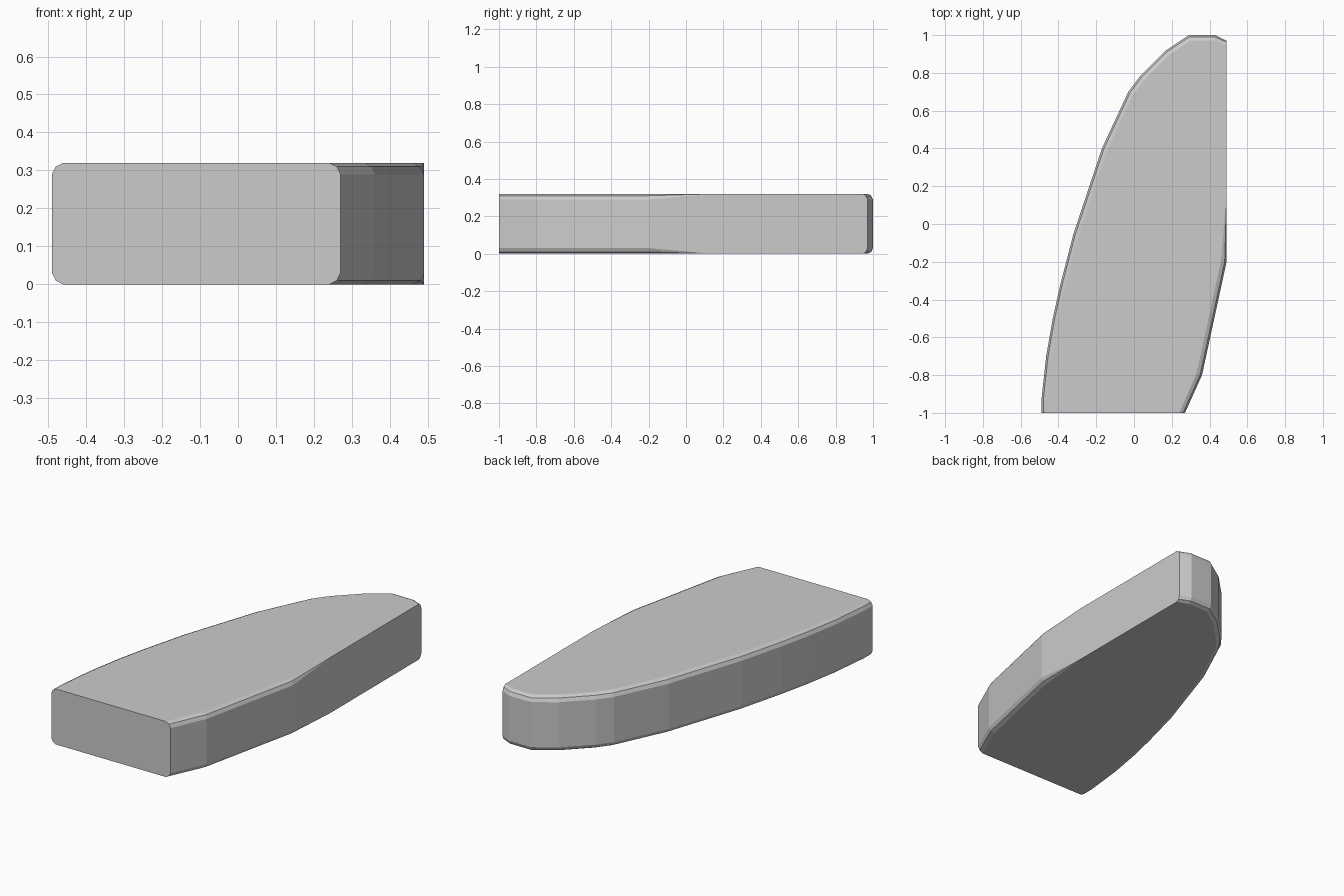
import bpy, bmesh
from mathutils import Vector

if "Cube" in bpy.data.objects:
    bpy.data.objects.remove(bpy.data.objects["Cube"])

HEIGHT, BEVEL = 0.32, 0.03

# Plan outline, clockwise from the front left corner
outline = [Vector(p) for p in (
    (-0.49, -1), (-0.49, -0.93), (-0.465, -0.7), (-0.43, -0.5), (-0.39, -0.32),
    (-0.32, -0.05), (-0.17, 0.4), (-0.03, 0.7), (0.03, 0.78), (0.17, 0.92),
    (0.29, 1), (0.43, 1), (0.49, 0.97), (0.49, 0.14), (0.49, -0.2),
    (0.36, -0.8), (0.27, -1))]
last = len(outline) - 1
# Insets that stay in the flat front and flat right side; the bevel fades out at 13
fixed = {0: Vector((1, 0)), last: Vector((-1, 0)),
         12: Vector((0, -0.8)), 13: Vector((0, 0))}


def inset_direction(i):
    if i in fixed:
        return fixed[i]
    a = (outline[i] - outline[i - 1]).normalized()
    b = (outline[i + 1] - outline[i]).normalized()
    t = (a + b).normalized()
    return Vector((t.y, -t.x))


# Rounded edge section: (inset, height above the base), mirrored for the top
edge = [(BEVEL, 0), (0.01, 0.01), (0, BEVEL)]
levels = [(d, z, False) for d, z in edge] + [(d, z, True) for d, z in reversed(edge)]

bm = bmesh.new()
rings = []
for d, z, top in levels:
    ring = []
    for i, p in enumerate(outline):
        q = p + inset_direction(i) * d
        h = 0 if i == 13 else z
        ring.append(bm.verts.new((q.x, q.y, HEIGHT - h if top else h)))
    rings.append(ring)

# Wrapped side, including the rounded rim
for low, high in zip(rings, rings[1:]):
    for i in range(last):
        bm.faces.new((low[i], low[i + 1], high[i + 1], high[i]))

# Flat bottom, top and front
bm.faces.new(rings[0])
bm.faces.new(rings[-1])
bm.faces.new([r[0] for r in rings] + [r[last] for r in reversed(rings)])

bmesh.ops.remove_doubles(bm, verts=bm.verts, dist=0.0005)
bmesh.ops.recalc_face_normals(bm, faces=bm.faces)

mesh = bpy.data.meshes.new("curved_wedge")
bm.to_mesh(mesh)
bm.free()
block = bpy.data.objects.new("curved_wedge", mesh)
bpy.context.collection.objects.link(block)
